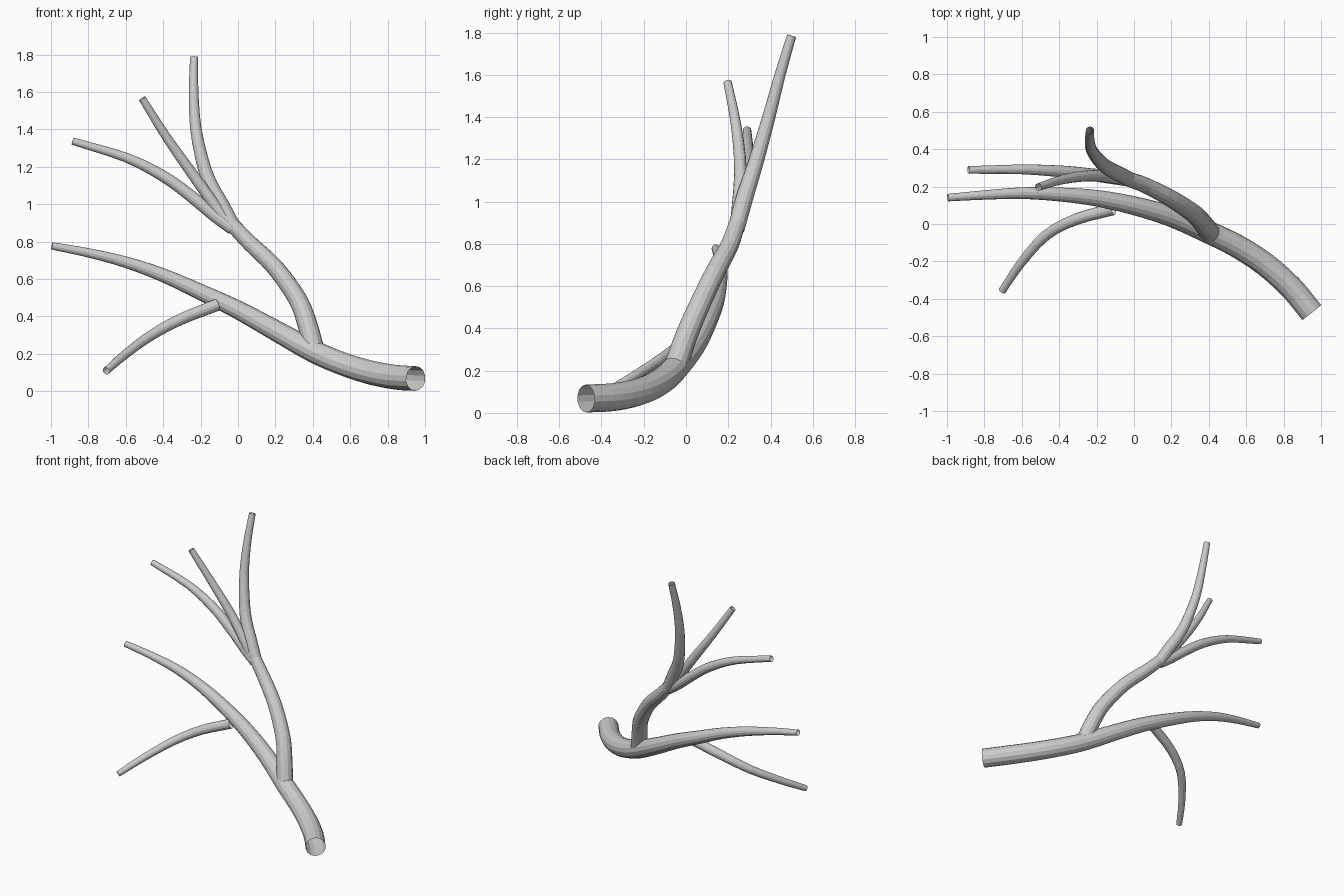
import bpy, math
from mathutils import Vector

SIDES = 14
STEPS = 3

bark = bpy.data.materials.new("bark grey")
bark.diffuse_color = (0.6, 0.6, 0.6, 1)


def smooth_path(pts):
    """Catmull-Rom through (x, y, z, radius) points."""
    p = [Vector(q) for q in pts]
    p = [2 * p[0] - p[1]] + p + [2 * p[-1] - p[-2]]
    out = []
    for i in range(1, len(p) - 2):
        a, b, c, d = p[i - 1:i + 3]
        for k in range(STEPS):
            t = k / STEPS
            out.append(0.5 * (2 * b + (c - a) * t + (2 * a - 5 * b + 4 * c - d) * t * t
                              + (3 * b - a - 3 * c + d) * t ** 3))
    return out + [p[-2]]


def limb(name, pts):
    """Open-ended tapered tube swept along a path."""
    path = smooth_path(pts)
    pos = [q.to_3d() for q in path]
    verts, faces = [], []
    normal = None
    for i, c in enumerate(pos):
        t = (pos[min(i + 1, len(pos) - 1)] - pos[max(i - 1, 0)]).normalized()
        if normal is None:
            normal = t.orthogonal()
        normal = (normal - t * normal.dot(t)).normalized()
        side = t.cross(normal)
        for k in range(SIDES):
            a = 2 * math.pi * k / SIDES
            verts.append(c + path[i][3] * (normal * math.cos(a) + side * math.sin(a)))
    for i in range(len(pos) - 1):
        for k in range(SIDES):
            a, b = i * SIDES + k, i * SIDES + (k + 1) % SIDES
            faces.append((a, b, b + SIDES, a + SIDES))
    me = bpy.data.meshes.new(name)
    me.from_pydata(verts, [], faces)
    me.materials.append(bark)
    bpy.context.collection.objects.link(bpy.data.objects.new(name, me))


# main bough, thick end to tip
limb("main_bough", [
    (0.95, -0.473, 0.068, 0.066), (0.84, -0.34, 0.075, 0.066), (0.70, -0.215, 0.102, 0.065),
    (0.55, -0.118, 0.15, 0.063), (0.40, -0.045, 0.215, 0.061), (0.20, 0.04, 0.325, 0.056),
    (0.0, 0.098, 0.435, 0.05), (-0.2, 0.138, 0.53, 0.044), (-0.4, 0.158, 0.62, 0.037),
    (-0.6, 0.165, 0.69, 0.031), (-0.8, 0.155, 0.74, 0.025), (-0.995, 0.141, 0.777, 0.02)])

# upper branch up to the fork
limb("upper_branch", [
    (0.405, -0.045, 0.23, 0.055), (0.37, 0.0, 0.36, 0.053), (0.32, 0.055, 0.49, 0.05),
    (0.20, 0.135, 0.66, 0.047), (0.065, 0.205, 0.79, 0.043), (-0.03, 0.24, 0.89, 0.04)])

# three branches from the fork
limb("top_branch", [
    (-0.02, 0.237, 0.87, 0.04), (-0.09, 0.272, 1.0, 0.041), (-0.14, 0.3, 1.09, 0.039),
    (-0.182, 0.335, 1.2, 0.036), (-0.225, 0.392, 1.4, 0.031),
    (-0.237, 0.445, 1.6, 0.026), (-0.235, 0.5, 1.785, 0.022)])
limb("left_branch", [
    (-0.03, 0.235, 0.87, 0.035), (-0.125, 0.25, 0.94, 0.035), (-0.26, 0.268, 1.05, 0.033),
    (-0.40, 0.282, 1.15, 0.031), (-0.60, 0.292, 1.25, 0.026), (-0.885, 0.289, 1.337, 0.02)])
limb("middle_branch", [
    (-0.05, 0.24, 0.89, 0.032), (-0.225, 0.258, 1.135, 0.03),
    (-0.38, 0.238, 1.355, 0.025), (-0.512, 0.197, 1.565, 0.02)])

# low branch off the main bough
limb("lower_branch", [
    (-0.11, 0.08, 0.462, 0.033), (-0.31, 0.025, 0.383, 0.031), (-0.47, -0.06, 0.295, 0.028),
    (-0.605, -0.21, 0.195, 0.024), (-0.705, -0.358, 0.108, 0.02)])
